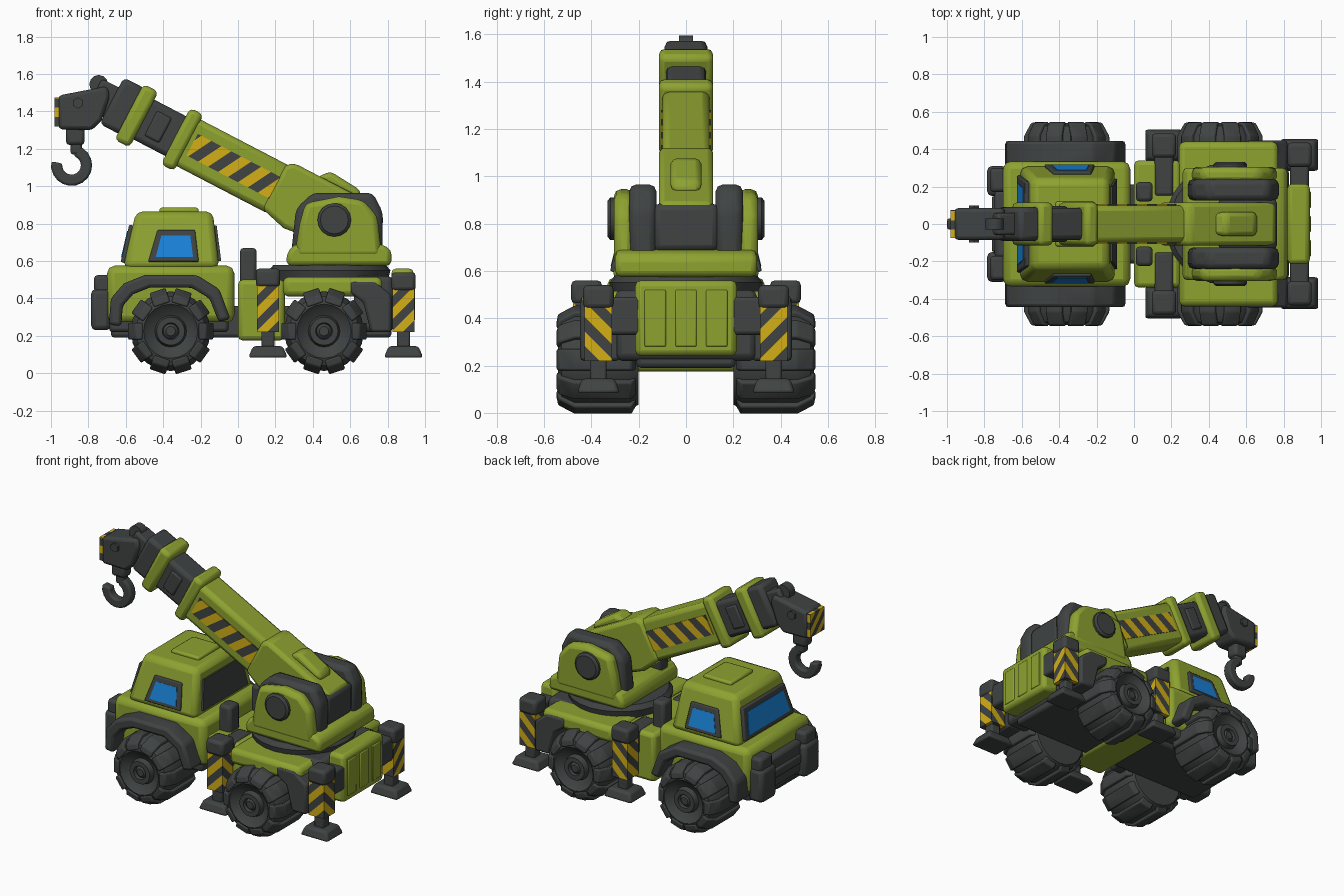
import bpy, bmesh, math
from mathutils import Matrix, Vector

cube = bpy.data.objects.get("Cube")
if cube:
    bpy.data.objects.remove(cube)


def material(name, rgb):
    m = bpy.data.materials.new(name)
    m.use_nodes = True
    m.diffuse_color = (*rgb, 1)
    m.node_tree.nodes["Principled BSDF"].inputs["Base Color"].default_value = (*rgb, 1)
    return m


GREEN = material("olive green paint", (0.27, 0.36, 0.03))
DARK = material("dark grey", (0.05, 0.056, 0.055))
YELLOW = material("warning yellow", (0.65, 0.43, 0.008))
BLUE = material("window blue", (0.01, 0.22, 0.68))

# Boom frame: local x runs along the boom, local z is its upper normal
BOOM = Matrix(((-.887, 0, .462, .5), (0, -1, 0, 0), (.462, 0, .887, .834), (0, 0, 0, 1)))


def finish(name, bm, mats, bevel=0, mirror=False, frame=None):
    if frame:
        bm.transform(frame)
    bmesh.ops.recalc_face_normals(bm, faces=bm.faces)
    me = bpy.data.meshes.new(name)
    bm.to_mesh(me)
    bm.free()
    for m in mats:
        me.materials.append(m)
    ob = bpy.data.objects.new(name, me)
    bpy.context.collection.objects.link(ob)
    if bevel:
        b = ob.modifiers.new("bevel", 'BEVEL')
        b.width, b.segments, b.limit_method = bevel, 2, 'ANGLE'
        b.angle_limit = math.radians(28)
    if mirror:
        ob.modifiers.new("mirror", 'MIRROR').use_axis = (False, True, False)
    bpy.ops.object.select_all(action='DESELECT')
    bpy.context.view_layer.objects.active = ob
    ob.select_set(True)
    bpy.ops.object.shade_smooth_by_angle(angle=math.radians(35))
    return ob


def block_mesh(x, y, z, top=None):
    bm = bmesh.new()
    bmesh.ops.create_cube(bm, size=2)
    for v in bm.verts:
        i, j, k = (int(c > 0) for c in v.co)
        tx, ty = top if (top and k) else (x, y)
        v.co = (tx[i], ty[j], z[k])
    return bm


def block(name, x, y, z, mat, bevel=.02, mirror=False, frame=None, top=None):
    return finish(name, block_mesh(x, y, z, top), [mat], bevel, mirror, frame)


def prism(name, pts, y0, y1, mat, bevel=.02, mirror=False, frame=None):
    bm = bmesh.new()
    f = bm.faces.new([bm.verts.new((x, y0, z)) for x, z in pts])
    ext = bmesh.ops.extrude_face_region(bm, geom=[f])["geom"]
    for v in ext:
        if isinstance(v, bmesh.types.BMVert):
            v.co.y = y1
    return finish(name, bm, [mat], bevel, mirror, frame)


def slab(name, pts, thick, mat, mirror=False, bevel=0):
    # flat plate through given corners, thickened both ways
    bm = bmesh.new()
    f = bm.faces.new([bm.verts.new(p) for p in pts])
    f.normal_update()
    n = f.normal.copy()
    ext = bmesh.ops.extrude_face_region(bm, geom=[f])["geom"]
    new = {v for v in ext if isinstance(v, bmesh.types.BMVert)}
    for v in bm.verts:
        v.co += n * (thick / 2 if v in new else -thick / 2)
    return finish(name, bm, [mat], bevel, mirror)


def striped(name, bm, d, width, mirror=False, frame=None):
    # cut the mesh into slanted bands and alternate the two colours
    d = Vector(d)
    ts = [v.co.dot(d) for v in bm.verts]
    lo = min(ts)
    for i in range(1, int((max(ts) - lo) / width) + 1):
        bmesh.ops.bisect_plane(bm, geom=bm.verts[:] + bm.edges[:] + bm.faces[:],
                               plane_co=d * ((lo + i * width) / d.length_squared), plane_no=d)
    for f in bm.faces:
        f.material_index = int((f.calc_center_median().dot(d) - lo) / width) % 2
    return finish(name, bm, [DARK, YELLOW], 0, mirror, frame)


def lathe(name, profile, cx, cz, mat, steps=20, mirror=False):
    # profile of (y, radius) spun around an axis parallel to y
    bm = bmesh.new()
    vs = [bm.verts.new((cx, y, cz + r)) for y, r in profile]
    es = [bm.edges.new(p) for p in zip(vs, vs[1:])]
    bmesh.ops.spin(bm, geom=vs + es, cent=(cx, 0, cz), axis=(0, 1, 0), angle=math.tau,
                   steps=steps, use_duplicate=False)
    bmesh.ops.remove_doubles(bm, verts=bm.verts, dist=.0005)
    return finish(name, bm, [mat], 0, mirror)


# Wheels with tread lugs
TYRE = [(.2, 0), (.2, .19), (.24, .213), (.47, .213), (.525, .185), (.54, .145), (.52, .125),
        (.5, .085), (.535, .075), (.535, .045), (.515, .04), (.53, .025), (.53, 0)]
for label, cx in (("front", -.36), ("rear", .46)):
    lathe(label + "_wheel", TYRE, cx, .225, DARK, 20, True)
    for i in range(10):
        spin = Matrix.Translation((cx, 0, .225)) @ Matrix.Rotation(math.tau * (i + .5) / 10, 4, 'Y')
        lug = [(.21, .19), (.23, .228), (.47, .228), (.54, .19), (.548, .15), (.5, .15)]
        bm = bmesh.new()
        for x in (-.045, .045):
            bm.faces.new([bm.verts.new((x, y, r)) for y, r in lug])
        bmesh.ops.bridge_loops(bm, edges=bm.edges[:])
        finish(label + "_tyre_lug", bm, [DARK], .008, True, spin)

# Chassis and lower body
block("underbody", (-.68, .82), (-.21, .21), (.19, .36), DARK)
block("front_skirt", (-.69, -.05), (-.31, .31), (.22, .32), DARK)
block("cab_lower_body", (-.7, -.02), (-.335, .335), (.27, .575), GREEN, .04)
block("middle_body", (0, .25), (-.34, .34), (.175, .5), GREEN, .025)
block("rear_deck", (.24, .77), (-.44, .44), (.41, .515), GREEN, .03)
block("rear_frame", (.62, .83), (-.3, .3), (.22, .52), DARK, .03)
prism("rear_fender", [(.6, .43), (.6, .49), (.73, .49), (.82, .42), (.82, .22), (.71, .22), (.67, .38)],
      .28, .447, DARK, .015, True)
arch = [(-.69, .26), (-.68, .4), (-.61, .48), (-.5, .525), (-.22, .525), (-.1, .45), (-.04, .29)]
inner = [(-.36 + (x + .36) * .8, .22 + (z - .22) * .78) for x, z in arch]
prism("front_fender", arch + inner[::-1], .28, .445, DARK, .018, True)

# Cab shell, hatch, windows, rear panel
X0, X1, T0, T1, Y0, Y1, Z0, Z1 = -.615, -.1, -.545, -.135, .315, .24, .56, .865


def cab_front(y, z, out=0):
    return (X0 + (T0 - X0) * (z - Z0) / (Z1 - Z0) - out, y, z)


def cab_side(x, z, out=0):
    return (x, Y0 + (Y1 - Y0) * (z - Z0) / (Z1 - Z0) + out, z)


block("cab", (X0, X1), (-Y0, Y0), (Z0, Z1), GREEN, .035, top=((T0, T1), (-Y1, Y1)))
block("roof_hatch", (-.42, -.21), (-.12, .12), (.85, .885), GREEN, .012)
side = [(-.48, .595), (-.21, .595), (-.23, .765), (-.43, .765)]
pane = [(-.44, .62), (-.24, .62), (-.255, .735), (-.41, .735)]
slab("side_window_frame", [cab_side(*p) for p in side], .03, DARK, True, .008)
slab("side_window", [cab_side(*p, .014) for p in pane], .008, BLUE, True)
front = [(-.26, .59), (.26, .59), (.225, .79), (-.225, .79)]
glass = [(-.22, .62), (.22, .62), (.19, .76), (-.19, .76)]
slab("windshield_frame", [cab_front(*p) for p in front], .04, DARK, False, .008)
slab("windshield", [cab_front(*p, .02) for p in glass], .008, BLUE)
slab("cab_rear_panel", [(-.1, -.24, .6), (-.1, .24, .6), (-.124, .2, .79), (-.124, -.2, .79)], .02, DARK)

# Front bumper
block("bumper_panel", (-.745, -.66), (-.18, .18), (.26, .47), DARK)
block("bumper_bar", (-.76, -.68), (-.15, .15), (.33, .39), DARK, .012)
block("bumper_end", (-.785, -.68), (.15, .31), (.23, .45), DARK, .025, True)
block("headlamp_block", (-.77, -.68), (.17, .3), (.43, .525), DARK, .02, True)

# Exhaust boxes and rear counterweight
block("exhaust_box", (.01, .1), (.12, .225), (.4, .67), DARK, .02, True)
block("counterweight", (.82, .94), (-.215, .215), (.24, .56), GREEN, .025)
for y in (-.13, 0, .13):
    block("counterweight_rib", (.93, .946), (y - .045, y + .045), (.28, .52), GREEN, .006)

# Outriggers
for label, x, y, z in (("front", .16, .42, .47), ("rear", .885, .37, .45)):
    block(label + "_outrigger_foot", (x - .105, x + .105), (y - .09, y + .09), (.083, .145), DARK, .015,
          True, top=((x - .08, x + .08), (y - .07, y + .07)))
    block(label + "_outrigger_piston", (x - .035, x + .035), (y - .035, y + .035), (.13, .25), DARK, .01, True)
    striped(label + "_outrigger_leg", block_mesh((x - .058, x + .058), (y - .058, y + .058), (.22, z)),
            (-1, -1, 1), .062, True)
    block(label + "_outrigger_cap", (x - .065, x + .065), (y - .065, y + .065), (z - .01, z + .09), DARK, .02, True)
    block(label + "_outrigger_arm", (x - .05, x + .05), (.15, y), (z - .12, z + .04), DARK, .015, True)

# Turntable and turret
lathe("turntable", [(.49, 0), (.49, .31), (.55, .325), (.58, .3), (.58, 0)], 0, 0, DARK, 24).matrix_world = \
    Matrix.Translation((.49, 0, 0)) @ Matrix.Rotation(math.pi / 2, 4, 'X')
prism("turret_base", [(.26, .575), (.82, .575), (.82, .66), (.77, .69), (.3, .69), (.26, .64)],
      -.3, .3, GREEN, .025)
prism("turret_inner_cheek", [(.28, .6), (.77, .6), (.775, .86), (.72, .965), (.4, .965), (.31, .88)],
      .125, .24, DARK, .03, True)
prism("turret_outer_cheek", [(.3, .62), (.77, .62), (.745, .84), (.67, .925), (.54, .945), (.36, .91), (.33, .8)],
      .22, .305, GREEN, .03, True)
lathe("pivot_cap", [(.29, .09), (.32, .09), (.332, .075), (.332, 0)], .515, .82, DARK, 16, True)
block("winch_housing", (.45, .765), (-.14, .14), (.68, .885), DARK, .03)

# Boom sections
prism("boom_base", [(-.21, -.12), (-.21, .165), (.31, .165), (.35, .13), (.35, -.13), (.2, -.17)],
      -.115, .115, GREEN, .025, frame=BOOM)
prism("boom_hump", [(-.1, .15), (-.07, .2), (.12, .215), (.17, .15)], -.065, .065, GREEN, .025, frame=BOOM)
block("main_boom", (.3, .9), (-.1, .1), (-.14, .14), GREEN, .03, frame=BOOM)
block("inner_boom", (.88, 1.26), (-.085, .085), (-.12, .12), DARK, .025, frame=BOOM)
block("inner_boom_pad", (1.0, 1.09), (-.095, .095), (-.075, .075), DARK, .012, frame=BOOM)
for t0, t1, h in ((.86, .94, .17), (1.13, 1.22, .168)):
    block("boom_collar", (t0, t1), (-.115, .115), (-h, h), GREEN, .025, frame=BOOM)
block("boom_end", (1.2, 1.33), (-.09, .09), (-.13, .15), DARK, .025, frame=BOOM)
for s in (-1, 1):
    panel = block_mesh((.29, .84), sorted((s * .09, s * .106)), (-.065, .065))
    striped("boom_warning_panel", panel, (1, 0, .55), .06, frame=BOOM)

# Boom head, pulley and hook
block("head_neck", (1.28, 1.43), (-.06, .06), (-.09, .09), DARK, .015, frame=BOOM)
prism("boom_head", [(-.96, 1.485), (-.7, 1.535), (-.685, 1.48), (-.73, 1.35), (-.78, 1.3), (-.96, 1.305)],
      -.085, .085, DARK, .02)
striped("head_warning_plate", block_mesh((-.982, -.945), (-.075, .075), (1.32, 1.475)), (0, 1, 1), .05)
lathe("head_pulley", [(-.03, 0), (-.03, .05), (.03, .05), (.03, 0)], -.745, 1.545, DARK, 12)
lathe("head_bolt", [(.08, .03), (.1, .03), (.1, 0)], -.855, 1.445, DARK, 6, True)
block("hook_stem", (-.92, -.82), (-.045, .045), (1.22, 1.32), DARK, .02)
ring = []
for r, order in ((.11, range(15)), (.05, range(14, -1, -1))):
    for i in order:
        a = math.radians(75 - i * 19)
        ring.append((-.89 + r * math.cos(a), 1.112 + r * math.sin(a)))
prism("hook", ring, -.03, .03, DARK, .012)
block("hook_shank", (-.895, -.835), (-.03, .03), (1.17, 1.25), DARK, .012)
